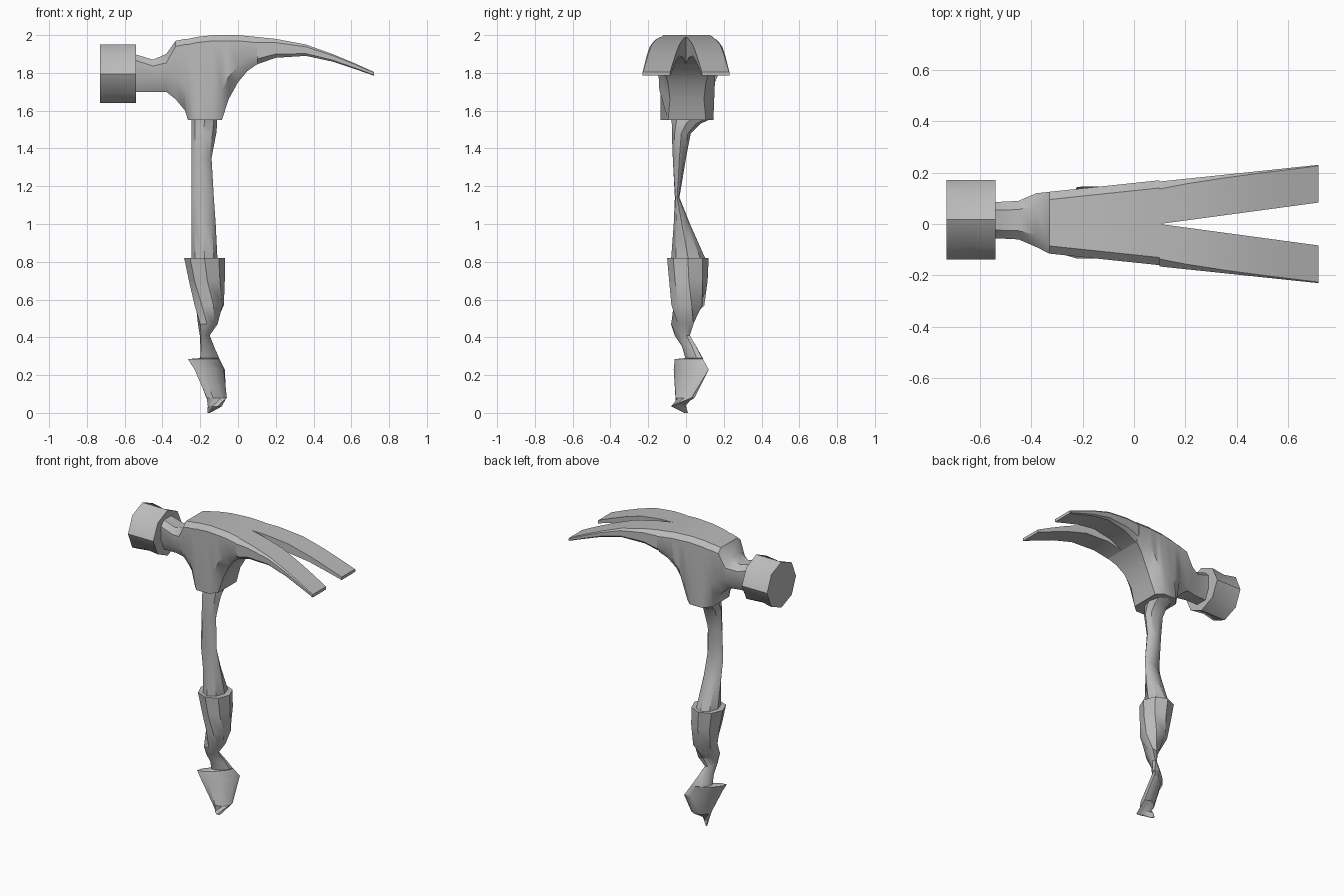
import bpy, bmesh
from math import cos, sin, pi, radians
from mathutils import Vector

cube = bpy.data.objects.get("Cube")
if cube:
    bpy.data.objects.remove(cube, do_unlink=True)

# One worn steel colour for the whole tool
steel = bpy.data.materials.new("worn_grey")
steel.use_nodes = True
grey = (0.5, 0.5, 0.5, 1)
steel.diffuse_color = grey
steel.node_tree.nodes["Principled BSDF"].inputs["Base Color"].default_value = grey


def loft(name, rings, angle=40):
    """Skin a list of equal-sized point rings and cap both ends."""
    bm = bmesh.new()
    loops = [[bm.verts.new(point) for point in ring] for ring in rings]
    for lower, upper in zip(loops, loops[1:]):
        for i in range(len(lower)):
            j = (i + 1) % len(lower)
            bm.faces.new((lower[i], lower[j], upper[j], upper[i]))
    bm.faces.new(loops[0])
    bm.faces.new(loops[-1])
    bmesh.ops.recalc_face_normals(bm, faces=bm.faces)
    mesh = bpy.data.meshes.new(name)
    bm.to_mesh(mesh)
    bm.free()
    mesh.materials.append(steel)
    obj = bpy.data.objects.new(name, mesh)
    bpy.context.collection.objects.link(obj)
    bpy.ops.object.select_all(action='DESELECT')
    obj.select_set(True)
    bpy.context.view_layer.objects.active = obj
    bpy.ops.object.shade_smooth_by_angle(angle=radians(angle))
    return obj


def oval(z, start, end, thick, sides=8):
    """Flat oval ring whose long axis runs from start to end."""
    a, b = Vector((*start, z)), Vector((*end, z))
    middle, half = (a + b) / 2, (b - a) / 2
    across = Vector((-half.y, half.x, 0)).normalized() * thick
    turns = [2 * pi * i / sides for i in range(sides)]
    return [middle + half * cos(t) + across * sin(t) for t in turns]


def half_width(x):
    return 0.155 + 0.105 * x


def body_ring(x, bottom, top, narrow, width, bevel, shift=0.01):
    """Head cross-section, narrowed below and bevelled along the top."""
    knee = bottom + 0.35 * (top - bottom)
    side = [(narrow, bottom), (width, knee), (width, top - bevel), (width - bevel, top)]
    outline = side + [(-y, z) for y, z in reversed(side)]
    return [(x, y + shift, z) for y, z in outline]


# Neck and socket of the head
neck = [body_ring(x, bottom, top, w * 0.55, w, w * 0.45, 0.015) for x, bottom, top, w in (
    (-0.55, 1.7, 1.9, 0.07), (-0.45, 1.7, 1.87, 0.075), (-0.38, 1.7, 1.9, 0.105))]
socket = [body_ring(x, bottom, top, narrow, half_width(x), 0.03, 0.005) for x, bottom, top, narrow in (
    (-0.33, 1.66, 1.97, 0.06), (-0.28, 1.6, 1.98, 0.07), (-0.265, 1.55, 1.98, 0.09),
    (-0.22, 1.55, 1.99, 0.14), (-0.13, 1.55, 2, 0.14), (-0.085, 1.55, 2, 0.1),
    (-0.05, 1.66, 2, 0.09), (0, 1.75, 2, 0.1), (0.05, 1.81, 1.995, 0.12),
    (0.1, 1.845, 1.99, 0.14))]
loft("head_body", neck + socket)


def claw_ring(x, bottom, top, side):
    """Cross-section of one prong, thinning toward the tip."""
    inner, outer = 0.135 * (x - 0.1), half_width(x)
    bevel = 0.2 * (top - bottom)
    outline = [(inner, bottom), (outer - bevel, bottom), (outer, bottom + bevel),
               (outer, top - bevel), (outer - bevel, top), (inner, top)]
    return [(x, side * y, z) for y, z in outline]


# Split curved claw
claw = ((0.1, 1.845, 1.99), (0.2, 1.88, 1.98), (0.36, 1.89, 1.95),
        (0.5, 1.86, 1.9), (0.62, 1.82, 1.85), (0.72, 1.785, 1.805))
for label, side in (("left", 1), ("right", -1)):
    loft("claw_" + label, [claw_ring(*row, side) for row in claw])


# Striking face: octagonal drum, dented on the diagonals midway
def drum_ring(x, diagonal):
    ring = []
    for i in range(8):
        r = 0.155 * (diagonal if i % 2 else 1)
        ring.append((x, 0.017 + r * cos(i * pi / 4), 1.795 + r * sin(i * pi / 4)))
    return ring


loft("striking_face", [drum_ring(-0.73, 1), drum_ring(-0.64, 0.9), drum_ring(-0.54, 0.97)])

# Steel shaft, pinched thin halfway down
shaft = [oval(z, (-0.247, y), (right, y), thick) for z, right, y, thick in (
    (1.56, -0.11, 0.03, 0.11), (1.53, -0.11, 0, 0.075), (1.48, -0.115, -0.025, 0.05),
    (1.35, -0.14, -0.035, 0.035), (1.14, -0.128, -0.047, 0.012),
    (1, -0.118, -0.022, 0.043), (0.8, -0.108, 0.015, 0.095))]
loft("shaft", shaft)

# Grip: round at the top, pinched and twisted, with a barbed flat end
grip = [oval(z, start, end, thick) for z, start, end, thick in (
    (0.82, (-0.285, 0.01), (-0.07, 0.01), 0.11),
    (0.7, (-0.26, 0.01), (-0.07, 0.015), 0.102),
    (0.57, (-0.23, -0.01), (-0.075, 0.03), 0.09),
    (0.47, (-0.2, -0.08), (-0.12, 0.04), 0.04),
    (0.41, (-0.195, -0.06), (-0.157, 0.02), 0.02),
    (0.35, (-0.195, -0.02), (-0.13, 0.055), 0.025),
    (0.29, (-0.2, 0), (-0.1, 0.085), 0.03),
    (0.285, (-0.265, -0.06), (-0.098, 0.09), 0.03),
    (0.23, (-0.23, -0.065), (-0.07, 0.12), 0.035),
    (0.08, (-0.165, -0.04), (-0.062, 0.03), 0.045),
    (0.035, (-0.16, 0), (-0.085, -0.08), 0.02),
    (0, (-0.16, 0.01), (-0.15, -0.01), 0.005))]
loft("grip", grip)
